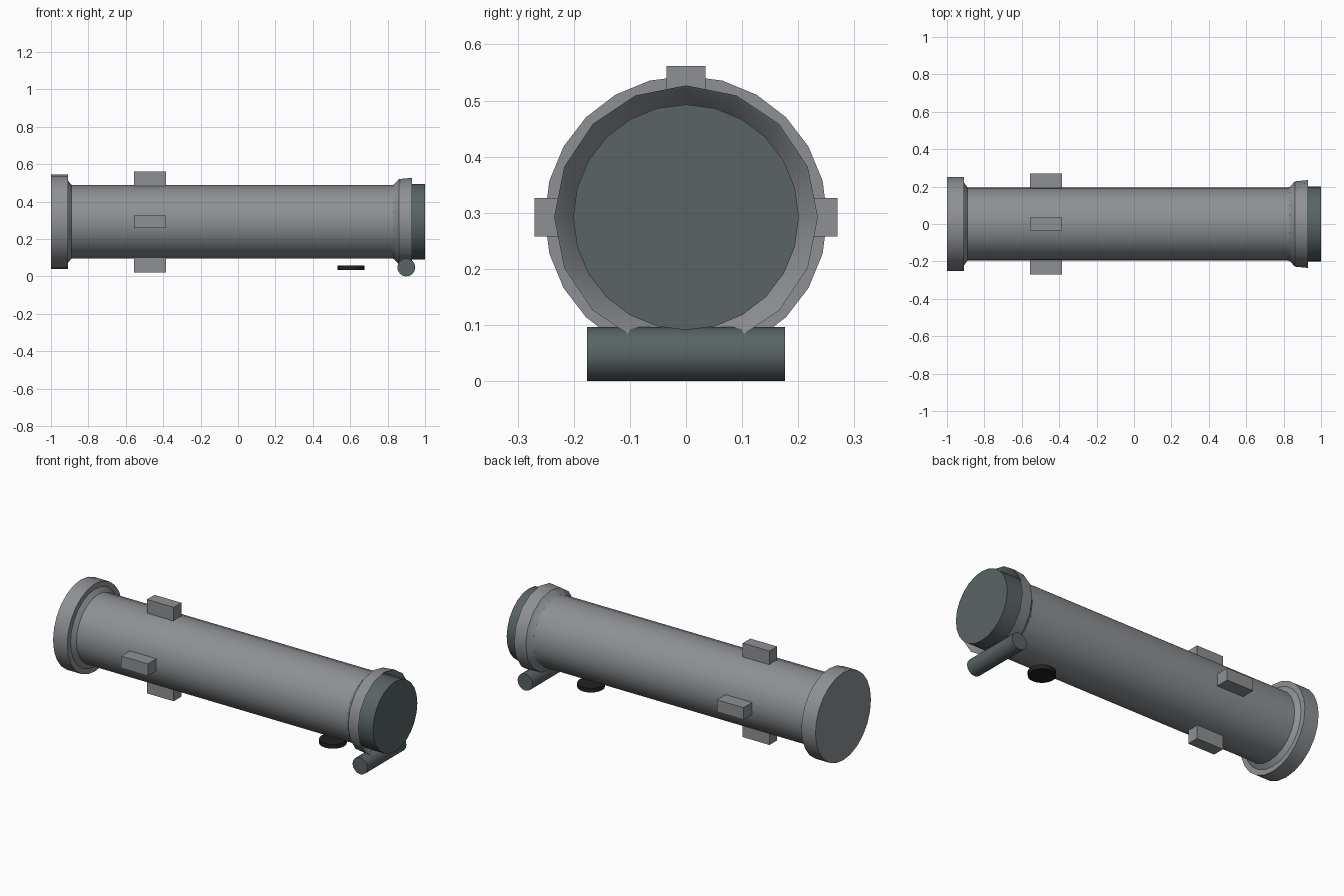
import bpy, bmesh, math
from mathutils import Matrix, Vector

default = bpy.data.objects.get("Cube")
if default:
    bpy.data.objects.remove(default, do_unlink=True)

AXIS_Z = 0.292


def material(name, color):
    mat = bpy.data.materials.new(name)
    mat.use_nodes = True
    mat.diffuse_color = (*color, 1)
    bsdf = next(n for n in mat.node_tree.nodes if n.type == 'BSDF_PRINCIPLED')
    bsdf.inputs["Base Color"].default_value = (*color, 1)
    bsdf.inputs["Roughness"].default_value = 0.6
    return mat


grey = material("barrel grey", (0.27, 0.28, 0.295))
slate = material("dark slate", (0.1, 0.125, 0.13))
black = material("rubber black", (0.016, 0.014, 0.017))


def finish(name, bm, mat, smooth=True):
    mesh = bpy.data.meshes.new(name)
    bm.normal_update()
    bm.to_mesh(mesh)
    bm.free()
    mesh.materials.append(mat)
    obj = bpy.data.objects.new(name, mesh)
    bpy.context.collection.objects.link(obj)
    if smooth:
        bpy.ops.object.select_all(action='DESELECT')
        obj.select_set(True)
        bpy.context.view_layer.objects.active = obj
        bpy.ops.object.shade_smooth_by_angle(angle=math.radians(35))
    return obj


def lathe(name, profile, sides, mat):
    """Revolve (x, radius) points around the barrel axis; first and last rings are capped."""
    bm = bmesh.new()
    rings = []
    for x, r in profile:
        angles = [math.tau * i / sides for i in range(sides)]
        rings.append([bm.verts.new((x, r * math.sin(a), AXIS_Z + r * math.cos(a)))
                      for a in angles])
    for a, b in zip(rings, rings[1:]):
        for i in range(sides):
            j = (i + 1) % sides
            bm.faces.new((a[i], a[j], b[j], b[i]))
    bm.faces.new(rings[0])
    bm.faces.new(rings[-1])
    bmesh.ops.recalc_face_normals(bm, faces=bm.faces)
    return finish(name, bm, mat)


def cylinder(name, center, radius, depth, sides, rotation, mat):
    bm = bmesh.new()
    bmesh.ops.create_cone(bm, cap_ends=True, segments=sides, radius1=radius,
                          radius2=radius, depth=depth,
                          matrix=Matrix.Translation(center) @ rotation)
    return finish(name, bm, mat)


# Barrel with the rear flange and its fillet
lathe("barrel", [(-1, 0.252), (-0.91, 0.252), (-0.91, 0.222), (-0.89, 0.196),
                 (0.88, 0.196)], 24, grey)

# Flared open collar at the other end
lathe("muzzle_collar", [(0.82, 0.194), (0.835, 0.2), (0.86, 0.228), (0.93, 0.235),
                        (0.925, 0.23), (0.87, 0.195)], 16, grey)

# Dark plug set in the collar
lathe("end_plug", [(0.86, 0.201), (1, 0.201)], 24, slate)

# Four lugs spaced around the barrel
for i, side in enumerate(("top", "left", "bottom", "right")):
    turn = Matrix.Rotation(i * math.pi / 2, 4, 'X')
    place = Matrix.Translation((-0.47, 0, AXIS_Z)) @ turn @ Matrix.Translation((0, 0, 0.225))
    bm = bmesh.new()
    bmesh.ops.create_cube(bm, size=1,
                          matrix=place @ Matrix.Diagonal((0.17, 0.069, 0.09, 1)))
    finish("lug_" + ("top", "front", "bottom", "back")[i], bm, grey, smooth=False)

# Cross roller and small disc beneath the barrel
cylinder("cross_roller", Vector((0.9, 0, 0.048)), 0.048, 0.352, 16,
         Matrix.Rotation(math.pi / 2, 4, 'X'), slate)
cylinder("under_disc", Vector((0.604, 0, 0.046)), 0.072, 0.024, 20,
         Matrix.Identity(4), black)
